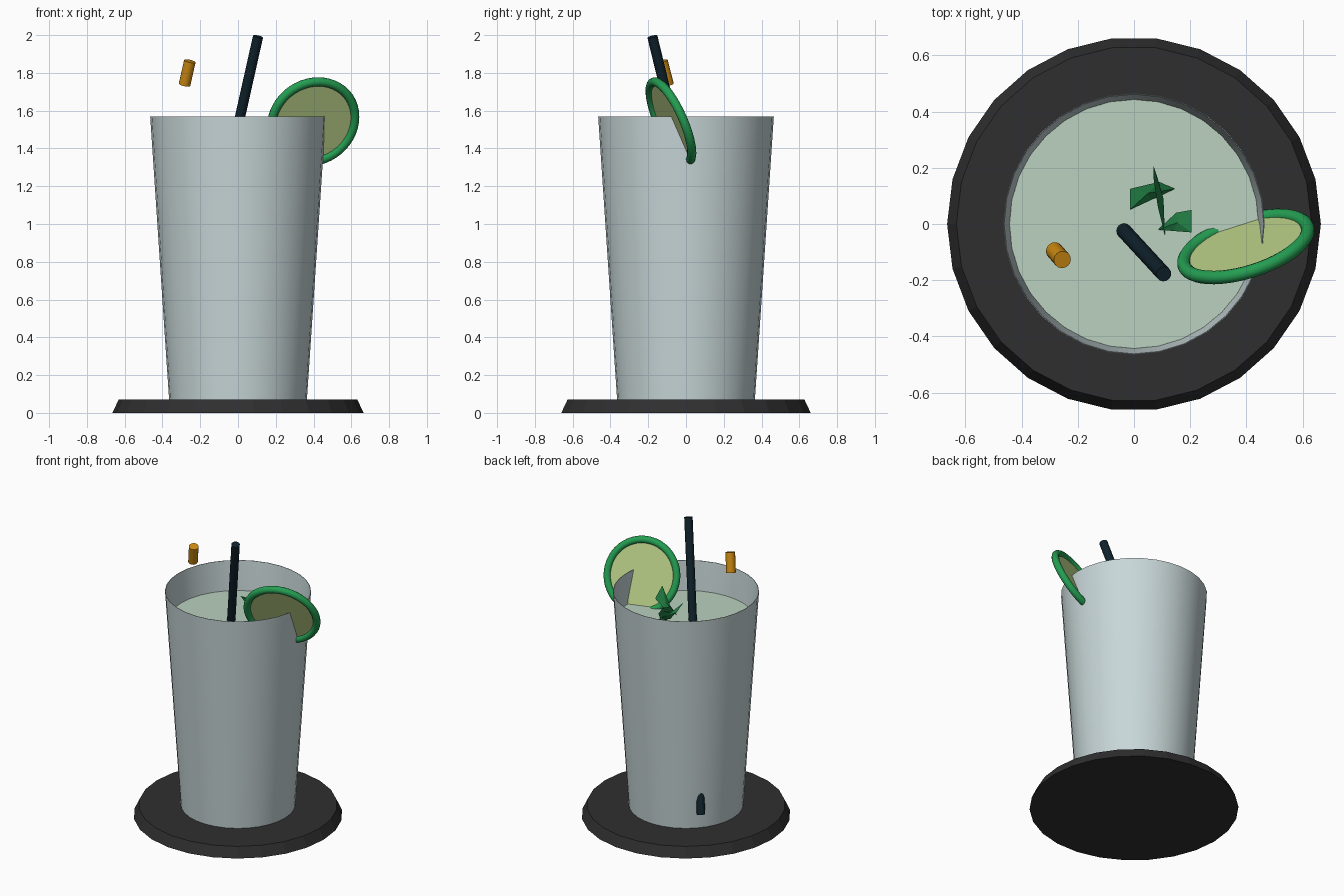
import bpy, bmesh, math
from mathutils import Vector, Matrix

cube = bpy.data.objects.get("Cube")
if cube:
    bpy.data.objects.remove(cube, do_unlink=True)


def material(name, color):
    m = bpy.data.materials.new(name)
    m.use_nodes = True
    m.diffuse_color = (*color, 1)
    bsdf = next(n for n in m.node_tree.nodes if n.type == "BSDF_PRINCIPLED")
    bsdf.inputs["Base Color"].default_value = (*color, 1)
    return m


CHARCOAL = material("charcoal", (0.028, 0.028, 0.028))
GLASS = material("pale glass", (0.58, 0.68, 0.69))
LIQUID = material("mint liquid", (0.49, 0.64, 0.52))
STRAW = material("dark navy", (0.005, 0.016, 0.025))
AMBER = material("amber", (0.62, 0.26, 0.006))
RIND = material("lime rind", (0.018, 0.34, 0.085))
PULP = material("lime pulp", (0.48, 0.62, 0.24))
LEAF = material("leaf green", (0.016, 0.22, 0.06))


def finish(name, bm, mat, smooth=True):
    bmesh.ops.recalc_face_normals(bm, faces=bm.faces)
    me = bpy.data.meshes.new(name)
    bm.to_mesh(me)
    bm.free()
    me.materials.append(mat)
    ob = bpy.data.objects.new(name, me)
    bpy.context.collection.objects.link(ob)
    if smooth:
        bpy.ops.object.select_all(action="DESELECT")
        ob.select_set(True)
        bpy.context.view_layer.objects.active = ob
        bpy.ops.object.shade_smooth_by_angle(angle=math.radians(35))
    return ob


def lathe(name, profile, sides, mat, smooth=True):
    """Revolve (radius, height) points; points on the axis close the ends."""
    bm = bmesh.new()
    verts = [bm.verts.new((r, 0, z)) for r, z in profile]
    edges = [bm.edges.new(pair) for pair in zip(verts, verts[1:])]
    bmesh.ops.spin(bm, geom=verts + edges, cent=(0, 0, 0), axis=(0, 0, 1),
                   angle=math.tau, steps=sides, use_merge=True)
    bmesh.ops.remove_doubles(bm, verts=bm.verts, dist=0.0005)
    return finish(name, bm, mat, smooth)


def rod(name, start, end, radius, mat, sides=16):
    a, b = Vector(start), Vector(end)
    turn = (b - a).to_track_quat("Z", "Y").to_matrix().to_4x4()
    bm = bmesh.new()
    bmesh.ops.create_cone(bm, cap_ends=True, segments=sides, radius1=radius,
                          radius2=radius, depth=(b - a).length,
                          matrix=Matrix.Translation((a + b) / 2) @ turn)
    return finish(name, bm, mat)


def leaf(name, outline, keel):
    """Fan of flat facets from a raised keel point to the leaf outline."""
    bm = bmesh.new()
    rim = [bm.verts.new(p) for p in outline]
    mid = bm.verts.new(keel)
    for i, v in enumerate(rim):
        bm.faces.new((v, rim[(i + 1) % len(rim)], mid))
    return finish(name, bm, LEAF, smooth=False)


# Coaster with a bevelled edge
lathe("coaster", [(0, 0), (0.665, 0), (0.632, 0.07), (0, 0.07)], 26, CHARCOAL, False)

# Thin tapered tumbler and its drink
lathe("glass", [(0, 0.072), (0.365, 0.072), (0.465, 1.57), (0.462, 1.57),
                (0.443, 1.36), (0.35, 0.1), (0, 0.1)], 32, GLASS)
lathe("drink", [(0, 0.11), (0.345, 0.11), (0.443, 1.366), (0, 1.366)], 32, LIQUID)

# Straw leaning through the drink, and a short loose piece parallel to it
rod("straw", (-0.30, 0.262, 0.18), (0.106, -0.178, 1.992), 0.027, STRAW)
rod("amber_piece", (-0.283, -0.095, 1.737), (-0.255, -0.127, 1.862), 0.031, AMBER)

# Lime slice: a thin disc inside a round rind, tilted over the glass rim
centre = Vector((0.398, -0.08, 1.541))
normal = Vector((0.28, -0.876, -0.39)).normalized()
rod("lime_slice", centre - normal * 0.004, centre + normal * 0.004, 0.23, PULP, 48)

bm = bmesh.new()
bmesh.ops.create_circle(bm, segments=12, radius=0.024,
                        matrix=Matrix.Translation((0.23, 0, 0)) @ Matrix.Rotation(math.pi / 2, 4, "X"))
bmesh.ops.spin(bm, geom=bm.verts[:] + bm.edges[:], cent=(0, 0, 0), axis=(0, 0, 1),
               angle=math.tau, steps=48, use_merge=True)
bmesh.ops.remove_doubles(bm, verts=bm.verts, dist=0.0005)
bm.transform(Matrix.Translation(centre) @ normal.to_track_quat("Z", "Y").to_matrix().to_4x4())
finish("lime_rind", bm, RIND)

# Mint leaves standing in the drink
leaf("mint_leaf_back", [(-0.015, 0.05, 1.51), (-0.015, 0.125, 1.47), (0.09, 0.15, 1.41),
                        (0.145, 0.125, 1.37), (0.06, 0.085, 1.39)], (0.05, 0.11, 1.44))
leaf("mint_leaf_side", [(0.085, -0.02, 1.37), (0.15, 0.04, 1.43), (0.205, 0.05, 1.48),
                        (0.205, -0.03, 1.54), (0.14, -0.025, 1.42)], (0.155, 0.005, 1.45))
leaf("mint_leaf_middle", [(0.11, -0.04, 1.37), (0.10, 0.06, 1.36), (0.085, 0.16, 1.40),
                          (0.07, 0.205, 1.47), (0.07, 0.16, 1.49), (0.085, 0.06, 1.46)],
     (0.105, 0.09, 1.43))
